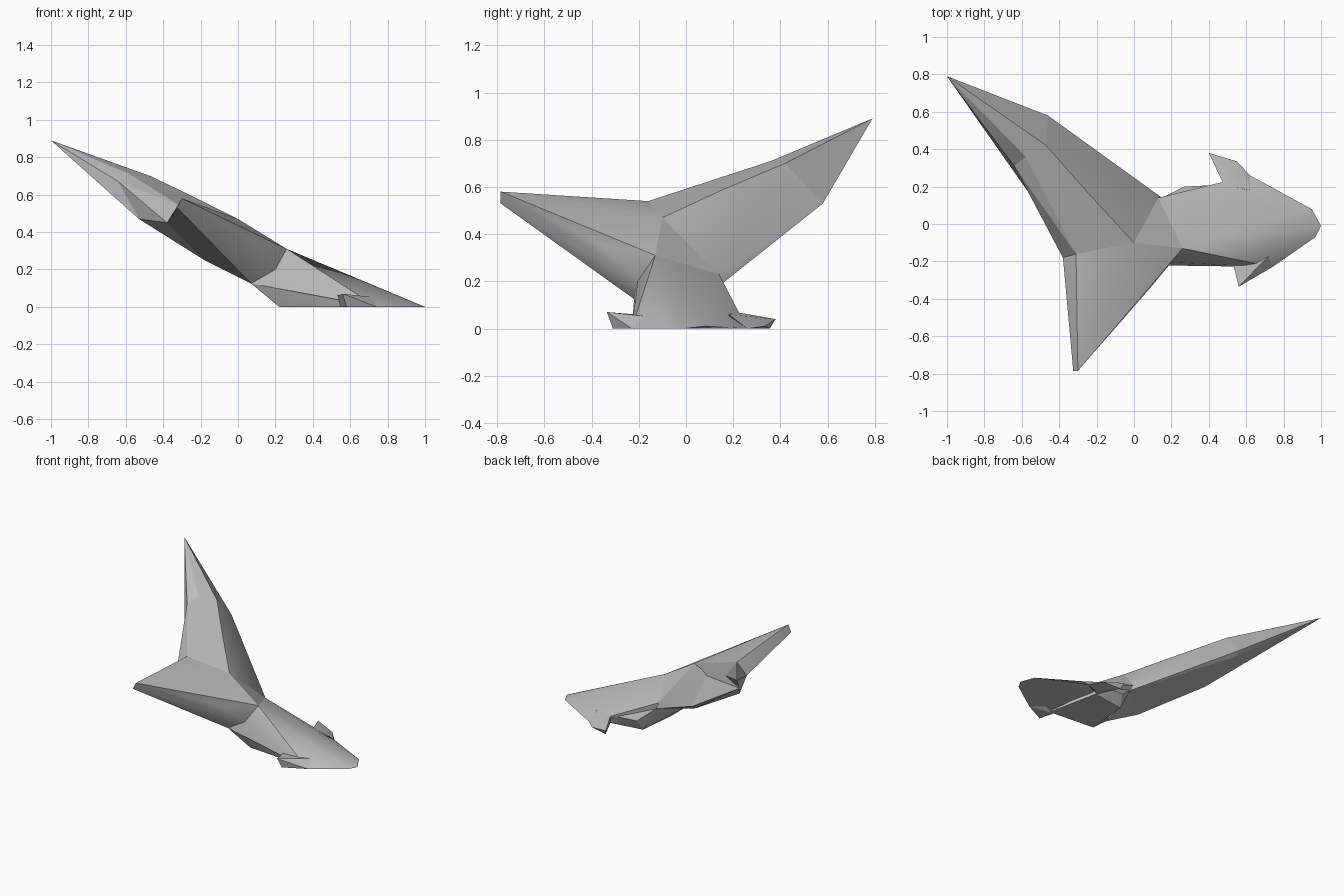
import bpy
import bmesh
import math

cube = bpy.data.objects.get("Cube")
if cube:
    bpy.data.objects.remove(cube, do_unlink=True)

# One plain hull paint
grey = bpy.data.materials.new("hull_grey")
grey.use_nodes = True
shade = (0.5, 0.5, 0.5, 1)
grey.diffuse_color = shade
grey.node_tree.nodes["Principled BSDF"].inputs["Base Color"].default_value = shade


def facet_part(name, *points):
    """Faceted solid skinned tightly around a few corner points."""
    bm = bmesh.new()
    for point in points:
        bm.verts.new(point)
    result = bmesh.ops.convex_hull(bm, input=bm.verts[:])
    loose = [v for v in bm.verts if not v.link_faces]
    bmesh.ops.delete(bm, geom=loose, context="VERTS")
    bmesh.ops.dissolve_limit(bm, angle_limit=math.radians(1),
                             verts=bm.verts[:], edges=bm.edges[:])
    bmesh.ops.recalc_face_normals(bm, faces=bm.faces[:])
    mesh = bpy.data.meshes.new(name)
    bm.to_mesh(mesh)
    bm.free()
    mesh.materials.append(grey)
    part = bpy.data.objects.new(name, mesh)
    bpy.context.collection.objects.link(part)
    bpy.ops.object.select_all(action="DESELECT")
    part.select_set(True)
    bpy.context.view_layer.objects.active = part
    bpy.ops.object.shade_smooth_by_angle(angle=math.radians(25))
    return part


# Shared corners of the long swept wing
long_tip = (-1, .79, .89)
long_crease = (-.47, .42, .70)
long_front = (-.46, .58, .53)
long_front_low = (-.46, .54, .50)
long_rear = (-.64, .31, .67)
long_rear_top = (-.58, .36, .71)
long_rear_low = (-.53, .12, .47)

# Shared corners of the central hull
ridge = (0, -.1, .47)
ridge_rear = (-.24, .16, .59)
notch_top = (-.31, -.16, .54)
notch_low = (-.38, -.18, .45)
keel = (-.18, -.17, .25)
shoulder = (.26, -.13, .31)
shoulder_side = (.2, -.205, .2)
shoulder_low = (.07, -.22, .125)
armpit = (.13, .14, .23)
armpit_low = (.15, .14, .18)

# Shared corners of the short wing
short_tip = (-.30, -.785, .58)
short_tip_low = (-.325, -.785, .53)
short_front = (.08, -.35, .35)

# Shared corners of the nose
nose_tip = (1, -.01, 0)
nose_right = (.97, -.07, 0)
nose_left = (.95, .08, .01)
right_root = (.53, -.215, .06)
left_root = (.48, .21, .07)
right_cheek = (.74, -.23, 0)
left_cheek = (.62, .26, 0)

# Wings
facet_part("long_wing_outer", long_tip, long_crease, long_front, long_front_low,
           long_rear, long_rear_top, long_rear_low)
facet_part("long_wing_inner", long_crease, long_front, long_front_low, long_rear,
           long_rear_top, long_rear_low, notch_top, notch_low, ridge, ridge_rear,
           armpit, armpit_low, keel)
facet_part("short_wing", short_tip, short_tip_low, short_front, notch_top, notch_low,
           ridge, shoulder, shoulder_side, shoulder_low, keel)

# Centre and nose
facet_part("centre_hull", ridge, notch_top, notch_low, shoulder, shoulder_side,
           shoulder_low, armpit, armpit_low, keel)
facet_part("nose_hull", shoulder, shoulder_side, shoulder_low, armpit, armpit_low,
           right_root, left_root, nose_tip, nose_right, nose_left,
           right_cheek, left_cheek)

# Belly block under the nose
facet_part("belly", shoulder_low, armpit_low, (.27, .2, .08), left_root, right_root,
           (.22, -.17, 0), (.25, .15, 0), (.58, -.2, 0), (.5, .19, 0))

# Cheek fins, each swept toward the rear
facet_part("right_fin", right_root, (.56, -.335, .07), (.58, -.31, 0), right_cheek,
           (.55, -.2, 0), (.74, -.15, .05))
facet_part("left_fin", left_root, (.4, .38, .04), (.42, .355, 0), (.55, .335, .01),
           left_cheek, (.49, .2, 0), (.62, .18, .06))
